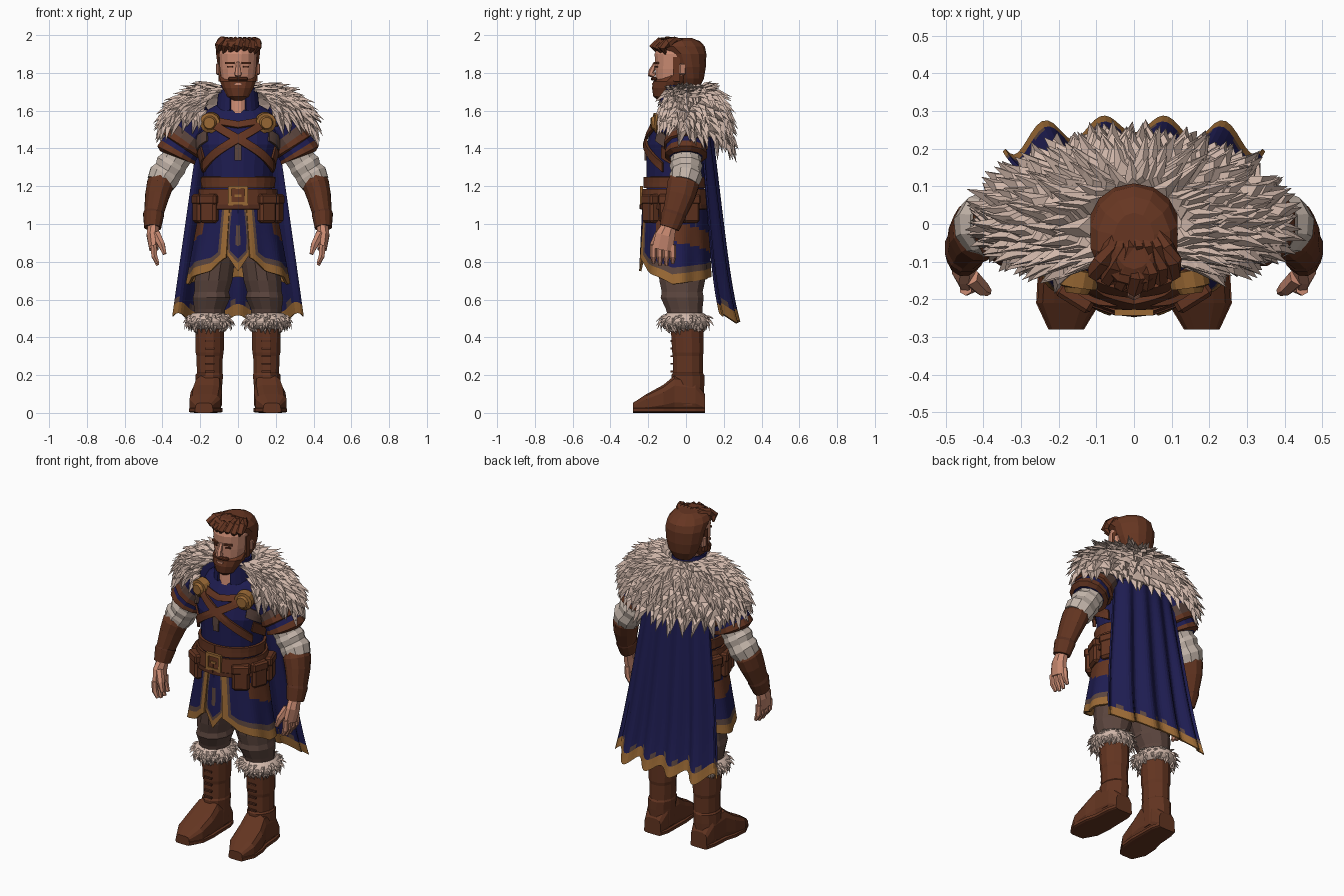
import bpy, bmesh, math, random
from mathutils import Vector, Matrix

random.seed(4)
if "Cube" in bpy.data.objects:
    bpy.data.objects.remove(bpy.data.objects["Cube"])


def material(name, *rgb):
    mat = bpy.data.materials.new(name)
    mat.use_nodes = True
    mat.diffuse_color = (*rgb, 1)
    mat.node_tree.nodes["Principled BSDF"].inputs["Base Color"].default_value = (*rgb, 1)
    return mat


NAVY = material("navy cloth", .013, .012, .083)
LEATHER = material("brown leather", .125, .035, .015)
DARK = material("dark leather", .09, .026, .013)
TAUPE = material("taupe cloth", .105, .06, .048)
GOLD = material("old gold", .32, .14, .035)
FUR = material("pale fur", .65, .485, .41)
SHIRT = material("linen", .54, .455, .395)
SKIN = material("skin", .6, .26, .17)
HAIR = material("auburn hair", .135, .037, .016)
UP, FORWARD = (0, 0, 1), (0, -1, 0)


def finish(name, bm, mats, mirror=False, solid=0):
    bmesh.ops.recalc_face_normals(bm, faces=bm.faces)
    mesh = bpy.data.meshes.new(name)
    bm.to_mesh(mesh)
    bm.free()
    for mat in mats:
        mesh.materials.append(mat)
    obj = bpy.data.objects.new(name, mesh)
    bpy.context.collection.objects.link(obj)
    if solid:
        mod = obj.modifiers.new("thickness", "SOLIDIFY")
        mod.thickness, mod.offset = solid, 0
    if mirror:
        obj.modifiers.new("mirror", "MIRROR")


def soften(value, power):
    return math.copysign(abs(value) ** power, value)


def tube(name, rings, *mats, stripes=None, sides=12, mirror=False, ref=(0, 1, 0), axis=None, power=1):
    """Closed loft through rings of (x, y, z, radius across, radius along ref)."""
    bm, loops, ref = bmesh.new(), [], Vector(ref)
    centres = [Vector(r[:3]) for r in rings]
    angles = [math.tau * (k + .5) / sides for k in range(sides)]
    for i, ring in enumerate(rings):
        along = Vector(axis) if axis else centres[min(i + 1, len(rings) - 1)] - centres[max(i - 1, 0)]
        across = ref.cross(along).normalized()
        other = along.cross(across).normalized()
        loops.append([bm.verts.new(centres[i] + across * ring[3] * soften(math.cos(a), power)
                                   + other * ring[-1] * soften(math.sin(a), power)) for a in angles])
    for i in range(len(loops) - 1):
        for k in range(sides):
            n = (k + 1) % sides
            face = bm.faces.new((loops[i][k], loops[i][n], loops[i + 1][n], loops[i + 1][k]))
            face.material_index = stripes[i] if stripes else 0
    bm.faces.new(loops[0])
    bm.faces.new(loops[-1])
    finish(name, bm, mats, mirror)


def sheet(name, shape, nu, nv, *mats, pick=None, mirror=False, solid=.012):
    """Cloth grid over u, v in 0..1, coloured by a rule."""
    bm = bmesh.new()
    grid = [[bm.verts.new(shape(i / nu, j / nv)) for j in range(nv + 1)] for i in range(nu + 1)]
    for i in range(nu):
        for j in range(nv):
            face = bm.faces.new((grid[i][j], grid[i + 1][j], grid[i + 1][j + 1], grid[i][j + 1]))
            face.material_index = pick((i + .5) / nu, (j + .5) / nv) if pick else 0
    finish(name, bm, mats, mirror, solid)


def box(name, mat, centre, size, turn=0, mirror=False, bevel=0):
    bm = bmesh.new()
    place = Matrix.Translation(centre) @ Matrix.Rotation(math.radians(turn), 4, "Z")
    bmesh.ops.create_cube(bm, size=1, matrix=place @ Matrix.Diagonal((*size, 1)))
    if bevel:
        bmesh.ops.bevel(bm, geom=bm.edges[:], offset=bevel, segments=1, affect="EDGES")
    finish(name, bm, [mat], mirror)


def lerp(a, b, t):
    return a + (b - a) * t


def interp(table, t):
    for low, high in zip(table, table[1:]):
        if t <= high[0]:
            k = max(0, (t - low[0]) / (high[0] - low[0]))
            return [lerp(p, q, k) for p, q in zip(low[1:], high[1:])]
    return table[-1][1:]


def around(a, z, cy, rx, ry):
    return Vector((rx * math.sin(a), cy - ry * math.cos(a), z))


# Torso: height, centre y, half width, half depth
TORSO = [(1.04, -.055, .2, .165), (1.2, -.055, .18, .155), (1.32, -.055, .19, .155),
         (1.42, -.05, .22, .16), (1.52, -.04, .225, .14), (1.6, -.02, .17, .11), (1.65, -.02, .08, .07)]
tube("tunic_body", [(0, cy, z, rx, ry) for z, cy, rx, ry in TORSO], NAVY, sides=20, axis=UP)


def band(name, mat, a0, a1, z0, z1, half, off=.012, mirror=False):
    """Strap lying on the torso between two angles and heights."""
    def shape(u, v):
        z = lerp(z0, z1, u) + (2 * v - 1) * half
        cy, rx, ry = interp(TORSO, z)
        return around(math.radians(lerp(a0, a1, u)), z, cy, rx + off, ry + off)
    sheet(name, shape, 24, 2, mat, mirror=mirror, solid=.015)


band("chest_strap", LEATHER, 48, -66, 1.56, 1.3, .024, mirror=True)
band("back_strap", LEATHER, 48, 180, 1.55, 1.4, .02, mirror=True)
band("yoke_strap", LEATHER, 42, 0, 1.55, 1.525, .016, .006, True)
band("chest_emblem", TAUPE, -5, 5, 1.38, 1.38, .045, .002)
band("upper_trim", TAUPE, 46, 80, 1.47, 1.42, .03, .004, True)
band("side_trim", LEATHER, 62, 110, 1.38, 1.3, .03, .004, True)
band("waist_wrap", LEATHER, 0, 360, 1.22, 1.22, .03, .008)
band("belt", LEATHER, 0, 360, 1.14, 1.14, .045, .018)
band("belt_lower_edge", DARK, 0, 360, 1.09, 1.09, .012, .022)

# Buckle, pouches and cloak clasps
for side in (-1, 1):
    box("buckle_upright", GOLD, (side * .043, -.235, 1.15), (.018, .016, .1))
    box("buckle_crossbar", GOLD, (0, -.235, 1.15 + side * .043), (.1, .016, .018))
box("buckle_tongue", GOLD, (0, -.238, 1.15), (.035, .01, .012))
for turn, x, y in ((32, .15, -.185), (70, .2, -.09), (110, .195, .02)):
    box("pouch", LEATHER, (x, y, 1.08), (.1, .06, .15), turn, True, .014)
    box("pouch_flap", LEATHER, (x, y, 1.13), (.106, .067, .055), turn, True, .01)
tube("cloak_clasp", [(.142, -.12, 1.54, .054), (.15, -.165, 1.535, .054), (.15, -.17, 1.535, .038),
                     (.152, -.185, 1.535, .03)], GOLD, ref=(1, 0, 0), mirror=True)

# Skirt panels and front tabard
HEM = [(0, .83), (15, .82), (34, .75), (60, .72), (85, .68), (130, .7), (180, .72)]


def skirt(u, v):
    deg = lerp(13, 180, u)
    a = math.radians(deg)
    ripple = .008 * v * math.sin(deg / 7)
    return around(a, lerp(1.1, interp(HEM, deg)[0], v), -.055,
                  lerp(.195, .265, v) + ripple, lerp(.165, .18, v) + ripple)


def skirt_colour(u, v):
    if v > .88 or u < .05:
        return 1
    if v > .8 or u < .07:
        return 2
    return 3 if u > .26 and .15 < v - .35 * (u - .26) < .4 else 0


sheet("skirt", skirt, 44, 24, NAVY, GOLD, TAUPE, LEATHER, pick=skirt_colour, mirror=True)


def tabard(u, v):
    s = 2 * u - 1
    return Vector((s * (.045 + .03 * math.sin(v * 2.6)), -.226 - .016 * v + .02 * abs(s),
                   lerp(1.1, .75 + .09 * abs(s), v)))


def tabard_colour(u, v):
    s = abs(2 * u - 1)
    return 1 if s > .7 or v > .88 else 2 if s > .55 or v > .8 or s < .2 and .3 < v < .6 else 0


sheet("tabard", tabard, 14, 16, NAVY, GOLD, TAUPE, pick=tabard_colour)


# Cape with deepening folds and a gold hem
def cape(u, v):
    s = 2 * u - 1
    fold = math.cos(math.tau * (abs(s) - .23) / .455) * (.6 + .5 * abs(s))
    depth = .135 + .1 * v + .025 * v ** 6 + (.008 + .028 * v) * fold - .05 * s * s
    return Vector((s * (.21 + .135 * v), depth, lerp(1.48, .5 - .028 * fold, v)))


sheet("cape", cape, 54, 32, NAVY, GOLD, TAUPE, solid=.01,
      pick=lambda u, v: 1 if v > .94 else 2 if v > .91 and int(u * 27) % 3 == 0 else 0)


# Fur: a base sheet covered with rows of pointed tufts
def fur(name, shape, a0, a1, rows, cols, size, core, mirror=False):
    sheet(name + "_base", lambda u, v: shape(lerp(a0, a1, u), v), 36, 8, FUR, mirror=mirror)
    bm = bmesh.new()
    for r in range(rows):
        for c in range(cols):
            s = (r + random.uniform(.1, .9)) / rows
            a = lerp(a0, a1, (c + random.random()) / cols)
            p = shape(a, s)
            down = (shape(a, s + .03) - shape(a, s - .03)).normalized()
            side = (shape(a + .03, s) - shape(a - .03, s)).normalized()
            out = side.cross(down)
            if out.dot(p - Vector(core)) < 0:
                out.negate()
            aim = (down + out * random.uniform(.15, .5) + side * random.uniform(-.25, .25)).normalized()
            width, length = size * .28, size * random.uniform(.8, 1.2)
            left, right, ridge, tip = [bm.verts.new(q) for q in (
                p - side * width, p + side * width,
                p + out * width * .7 + aim * length * .35, p + aim * length)]
            for tri in ((left, ridge, tip), (ridge, right, tip), (left, tip, right), (left, right, ridge)):
                bm.faces.new(tri)
    finish(name, bm, [FUR], mirror)


def mantle(a, s):
    grow, drop = math.sin(s * math.pi / 2), 1 - math.cos(s * math.pi / 2)
    back = (1 - math.cos(a)) / 2
    depth = .14 if math.cos(a) > 0 else .22
    return around(a, lerp(1.715, 1.58 - .15 * back, drop), 0, lerp(.1, .39, grow), lerp(.085, depth, grow))


def cuff(a, s):
    r = .08 + .03 * math.sin(math.pi * s)
    return around(a, .525 - .075 * s, -.005, r, r + .012) + Vector((.155, 0, 0))


fur("fur_mantle", mantle, math.radians(28), math.radians(332), 8, 42, .11, (0, .02, 1.45))
fur("boot_fur", cuff, 0, math.tau, 5, 20, .05, (.155, 0, .48), True)

# Arms
tube("shoulder_guard", [(.15, -.02, 1.56, .1), (.21, -.01, 1.53, .112), (.25, 0, 1.48, .112),
     (.28, 0, 1.44, .115), (.296, 0, 1.415, .12), (.3, 0, 1.408, .107), (.315, 0, 1.387, .11),
     (.328, 0, 1.363, .115), (.331, 0, 1.355, .09)], NAVY, LEATHER, TAUPE,
     stripes=(0, 0, 2, 1, 1, 0, 1, 1), mirror=True)
tube("shirt_sleeve", [(.26, 0, 1.46, .07), (.31, 0, 1.38, .085), (.34, 0, 1.33, .08), (.355, 0, 1.31, .088),
     (.37, 0, 1.28, .08), (.39, 0, 1.255, .088), (.41, -.01, 1.215, .078)], SHIRT, sides=10, mirror=True)
tube("bracer", [(.398, -.01, 1.245, .062, .074), (.412, -.015, 1.21, .073, .086), (.428, -.03, 1.15, .066, .08),
     (.445, -.06, 1.06, .053, .065), (.447, -.065, 1.05, .057, .068),
     (.452, -.088, .98, .046, .054)], LEATHER, DARK, stripes=(0, 0, 0, 1, 0), mirror=True)
tube("palm", [(.447, -.085, 1.0, .032, .038), (.452, -.11, .94, .034, .056), (.445, -.125, .865, .026, .06)],
     SKIN, sides=8, mirror=True)
for k in range(4):
    y, tip = -.172 + .034 * k, .775 + .012 * abs(k - 1.5)
    tube("finger", [(.447, y, .89, .018), (.443, y, .83, .018), (.425, y, tip, .01)], SKIN, sides=6, mirror=True)
tube("thumb", [(.435, -.14, .95, .025), (.405, -.17, .89, .021), (.388, -.18, .84, .011)], SKIN, sides=6, mirror=True)

# Legs and boots
tube("trousers", [(.1, -.04, 1.02, .1, .13), (.115, -.03, .8, .1, .125), (.13, -.02, .7, .103, .125),
     (.14, -.02, .64, .095, .112), (.14, -.02, .61, .103, .118), (.15, -.01, .55, .085, .1),
     (.15, 0, .48, .08, .09)], TAUPE, mirror=True, axis=UP)
tube("boot_shaft", [(.157, .01, .04, .072, .085), (.155, .01, .15, .074, .09), (.152, .01, .2, .076, .09),
     (.15, .01, .21, .07, .083), (.15, .01, .3, .072, .082), (.15, .01, .32, .077, .086),
     (.15, .005, .48, .08, .09)], LEATHER, mirror=True, axis=UP)
FOOT = [(.157, .1, .05, .055), (.157, .05, .09, .07), (.16, -.06, .1, .075),
        (.168, -.12, .075, .085), (.175, -.21, .05, .083), (.18, -.28, .027, .045)]
tube("boot_foot", [(x, y, h, h, w) for x, y, h, w in FOOT], LEATHER, ref=(1, 0, 0),
     mirror=True, axis=FORWARD, power=.6)
tube("boot_sole", [(x, y, .015, .015, w + .003) for x, y, h, w in FOOT], LEATHER, ref=(1, 0, 0),
     mirror=True, axis=FORWARD, power=.4)
for k in range(5):
    box("boot_lace", DARK, (.15, -.075, .22 + .04 * k), (.05, .014, .01), mirror=True)

# Neck, collar and head
tube("neck", [(0, -.08, 1.57, .06), (0, -.065, 1.64, .066), (0, -.06, 1.72, .066)], SKIN)
sheet("collar", lambda u, v: around(math.radians(lerp(22, 338, u)), lerp(1.6, 1.735, v), -.04,
      lerp(.11, .094, v), lerp(.1, .092, v)), 20, 4, NAVY)
tube("head", [(0, -.1, 1.66, .04, .05), (0, -.09, 1.7, .07, .07), (0, -.07, 1.76, .088, .092),
     (0, -.065, 1.82, .098, .1), (0, -.06, 1.9, .102, .108), (0, -.05, 1.95, .09, .1)], SKIN, sides=16, axis=UP)
tube("beard", [(0, -.125, 1.655, .025, .025), (0, -.115, 1.675, .058, .058), (0, -.095, 1.72, .084, .085),
     (0, -.08, 1.755, .098, .094), (0, -.055, 1.785, .1, .07)], HAIR, sides=14, axis=UP)
tube("hair", [(0, .025, 1.72, .06, .045), (0, .025, 1.77, .09, .07), (0, .015, 1.83, .109, .09),
     (0, 0, 1.9, .119, .108), (0, -.035, 1.94, .118, .135), (0, -.045, 1.968, .098, .118),
     (0, -.045, 1.985, .055, .075)], HAIR, sides=14, axis=UP)
for k in range(7):
    x = (k - 3) * .031
    back, lift = abs(x) * .45, random.uniform(-.01, .006)
    tube("hair_lock", [(x * 1.05 - .012, -.15 + back, 1.905 + lift, .005),
         (x * 1.1, -.17 + back, 1.94 + lift, .024), (x + .008, -.14 + back, 1.965 + lift, .026),
         (x * .8 + .012, -.06, 1.972, .02), (x * .4, .02, 1.965, .004)], HAIR, sides=6)
box("sideburn", HAIR, (.094, -.05, 1.82), (.02, .035, .13), mirror=True)
box("ear", SKIN, (.106, -.02, 1.82), (.016, .035, .06), 20, True, .006)
tube("nose", [(0, -.16, 1.855, .01), (0, -.182, 1.81, .016), (0, -.186, 1.795, .02), (0, -.165, 1.785, .014)],
     SKIN, sides=6)
box("eye", DARK, (.042, -.157, 1.833), (.03, .008, .009), 20, True)
box("eyebrow", HAIR, (.043, -.158, 1.853), (.05, .014, .01), 20, True)
box("moustache", HAIR, (.024, -.17, 1.768), (.055, .02, .018), 15, True, .005)
box("lips", SKIN, (0, -.176, 1.742), (.04, .009, .01))
